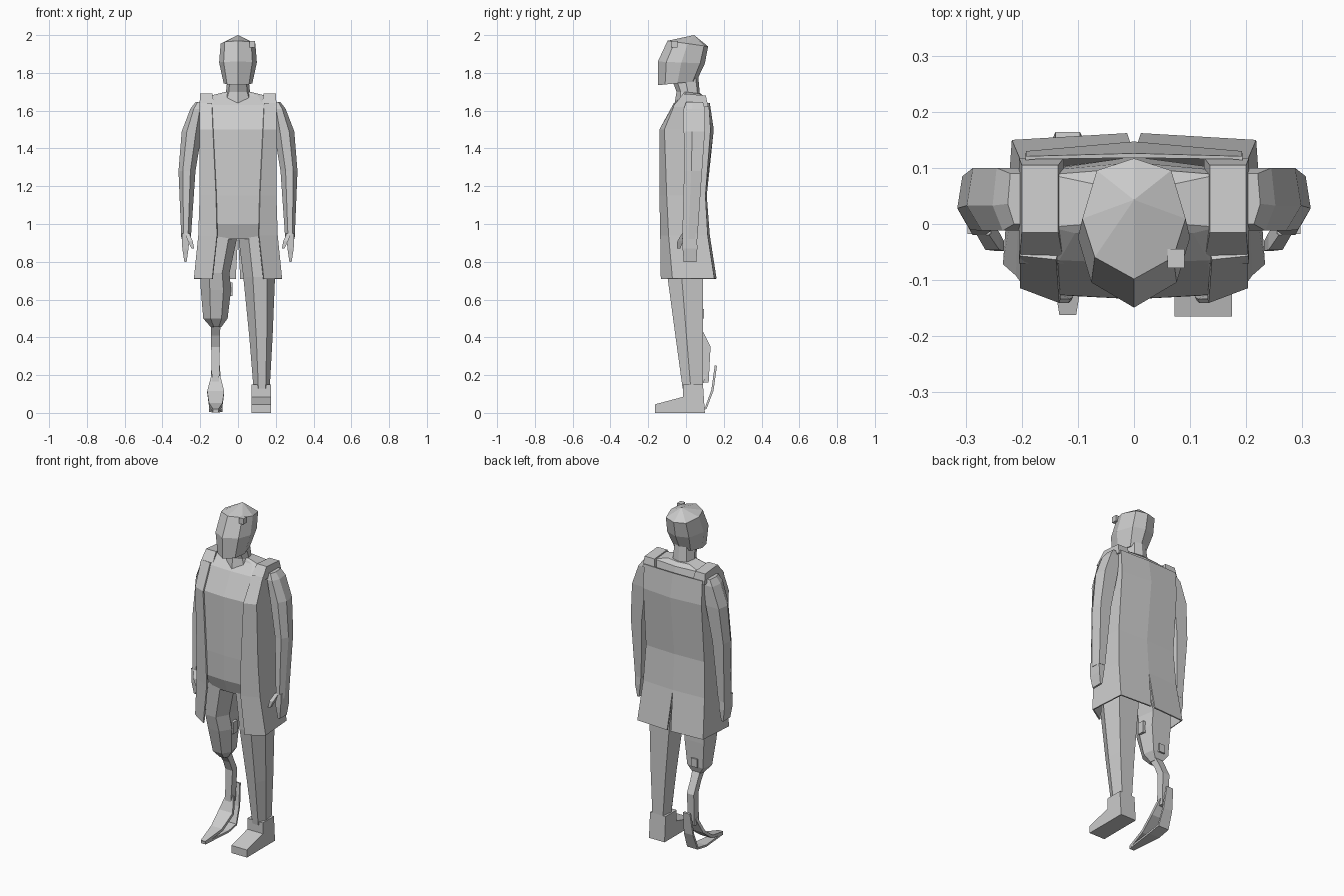
import bpy, bmesh

cube = bpy.data.objects.get("Cube")
if cube:
    bpy.data.objects.remove(cube, do_unlink=True)

grey = bpy.data.materials.new("plain grey")
grey.use_nodes = True
colour = (.6, .6, .6, 1)
grey.diffuse_color = colour
grey.node_tree.nodes["Principled BSDF"].inputs["Base Color"].default_value = colour


def finish(name, rings, closed=True, caps=True, pole=None):
    """Skin a list of point rings and link the result as one flat-shaded object."""
    bm = bmesh.new()
    layers = [[bm.verts.new(point) for point in ring] for ring in rings]
    count = len(layers[0])
    for lower, upper in zip(layers, layers[1:]):
        for i in range(count if closed else count - 1):
            j = (i + 1) % count
            bm.faces.new((lower[i], lower[j], upper[j], upper[i]))
    if closed and caps:
        bm.faces.new(layers[0])
        if pole is None:
            bm.faces.new(layers[-1])
    if pole is not None:
        tip = bm.verts.new(pole)
        top = layers[-1]
        for i in range(count):
            bm.faces.new((top[i], top[(i + 1) % count], tip))
    bmesh.ops.recalc_face_normals(bm, faces=bm.faces)
    mesh = bpy.data.meshes.new(name)
    bm.to_mesh(mesh)
    bm.free()
    mesh.materials.append(grey)
    obj = bpy.data.objects.new(name, mesh)
    bpy.context.scene.collection.objects.link(obj)
    return obj


def loft(name, profile, rows, side=1, pole=None):
    """Each row: front z, back z, x range, y range; the profile is in unit coordinates."""
    rings = []
    for z_front, z_back, x_min, x_max, y_min, y_max in rows:
        rings.append([(side * (x_min + u * (x_max - x_min)),
                       y_min + v * (y_max - y_min),
                       z_front + v * (z_back - z_front)) for u, v in profile])
    return finish(name, rings, pole=pole)


def upright(rows):
    """Rows whose front and back share one height."""
    return [(row[0],) + row for row in rows]


def symmetric(rows):
    """Rows centred on x, given by half width."""
    return [(zf, zb, -half, half, y_min, y_max) for zf, zb, half, y_min, y_max in rows]


def box(name, x_range, y_range, z_range, side=1):
    return loft(name, SQUARE, upright([(z, *x_range, *y_range) for z in z_range]), side)


def ribbon(name, x, path, thickness):
    """Plate following a path in y and z, with a half width at every point."""
    obj = finish(name, [[(x - half, y, z), (x + half, y, z)] for y, z, half in path], closed=False)
    solid = obj.modifiers.new("thickness", "SOLIDIFY")
    solid.thickness = thickness
    solid.offset = 0
    return obj


# Cross-sections
SQUARE = [(0, 0), (1, 0), (1, 1), (0, 1)]
SKULL = [(.5, 0), (.88, .18), (1, .5), (.86, .9), (.5, 1), (.14, .9), (0, .5), (.12, .18)]
TRUNK = [(.5, 0), (.85, .03), (1, .12), (1, .9), (.5, 1), (0, .9), (0, .12), (.15, .03)]
LIMB = [(.3, 0), (.75, 0), (1, .4), (.9, 1), (.1, 1), (0, .4)]

# Head and neck
loft("head", SKULL, symmetric([
    (1.735, 1.755, .076, -.147, .055),
    (1.86, 1.85, .1, -.149, .1),
    (1.97, 1.94, .092, -.098, .117),
]), pole=(0, .043, 2))
loft("neck", SKULL, symmetric([
    (1.64, 1.64, .085, -.06, .1),
    (1.7, 1.69, .064, -.05, .073),
    (1.78, 1.78, .055, -.08, .065),
]))
box("temple_stud", (.06, .09), (-.078, -.045), (1.935, 1.97))

# Shirt
loft("shirt", TRUNK, symmetric([
    (.92, .92, .14, -.1, .085),
    (1, 1, .185, -.13, .09),
    (1.15, 1.15, .185, -.134, .09),
    (1.5, 1.5, .19, -.134, .12),
    (1.63, 1.63, .19, -.07, .11),
    (1.68, 1.67, .15, -.02, .1),
    (1.7, 1.69, .07, -.01, .08),
]))

# Open coat: lapel inner edge, lapel outer edge, back corner, back middle
coat_rows = [
    (.71, (.135, -.13), (.23, -.07), (.215, .147), (.012, .158)),
    (.94, (.11, -.133), (.207, -.09), (.2, .112), (0, .122)),
    (1.15, (.115, -.137), (.2, -.1), (.19, .1), (0, .106)),
    (1.5, (.132, -.137), (.2, -.112), (.19, .127), (0, .143)),
    (1.64, (.138, -.06), (.2, -.055), (.19, .118), (0, .122)),
]
coat = finish("coat", [[(x, y, z) for x, y in points] for z, *points in coat_rows], closed=False)
coat.modifiers.new("mirror", "MIRROR")
shell = coat.modifiers.new("cloth", "SOLIDIFY")
shell.thickness = .008
shell.offset = 0

for word, side in (("left", 1), ("right", -1)):
    # Shoulder yoke of the coat
    loft(word + "_shoulder", SQUARE, [
        (1.62, 1.62, .125, .205, -.07, .118),
        (1.69, 1.68, .135, .2, -.015, .105),
    ], side)
    # Arm and hand
    loft(word + "_arm", LIMB, upright([
        (.92, .25, .3, -.02, .06),
        (1.28, .225, .315, -.01, .085),
        (1.49, .19, .298, -.012, .1),
        (1.61, .18, .252, -.012, .1),
        (1.645, .18, .225, 0, .09),
    ]), side)
    loft(word + "_hand", SQUARE, upright([
        (.8, .272, .284, -.012, .055),
        (.87, .262, .295, -.018, .06),
        (.95, .255, .297, -.018, .058),
    ]), side)
    loft(word + "_thumb", SQUARE, upright([
        (.87, .232, .246, -.048, -.03),
        (.91, .24, .265, -.046, -.015),
        (.95, .258, .28, -.02, .01),
    ]), side)

# Left leg and shoe
loft("left_leg", LIMB, upright([
    (.13, .082, .168, -.018, .09),
    (.4, .06, .183, -.055, .09),
    (.72, .028, .196, -.098, .09),
    (.95, 0, .18, -.1, .085),
]))
shoe = [(-.165, 0), (-.165, .045), (-.015, .085), (-.015, .15), (.09, .15), (.1, 0)]
finish("left_shoe", [[(x, y, z) for y, z in shoe] for x in (.072, .175)])

# Right thigh with socket
loft("right_thigh", LIMB, upright([
    (.455, -.145, -.088, .01, .07),
    (.5, -.184, -.055, -.03, .085),
    (.65, -.197, -.037, -.07, .09),
    (.74, -.2, -.045, -.09, .09),
    (.95, -.18, 0, -.1, .085),
]))
box("socket_valve", (-.14, -.1), (.075, .095), (.5, .55))
box("socket_clip", (-.06, -.03), (.0, .04), (.62, .69))

# Prosthetic shin and running blade
loft("right_shin", SQUARE, upright([
    (.16, -.138, -.1, .075, .12),
    (.35, -.142, -.096, .085, .13),
    (.41, -.142, -.096, .06, .1),
    (.47, -.142, -.092, .02, .07),
]))
ribbon("right_blade_instep", -.118, [
    (.1, .2, .022), (.06, .11, .045), (-.03, .045, .036), (-.16, .012, .015)], .018)
ribbon("right_blade_heel", -.118, [
    (.158, .25, .022), (.14, .12, .03), (.105, .025, .035),
    (.03, .012, .036), (-.16, .008, .015)], .012)
